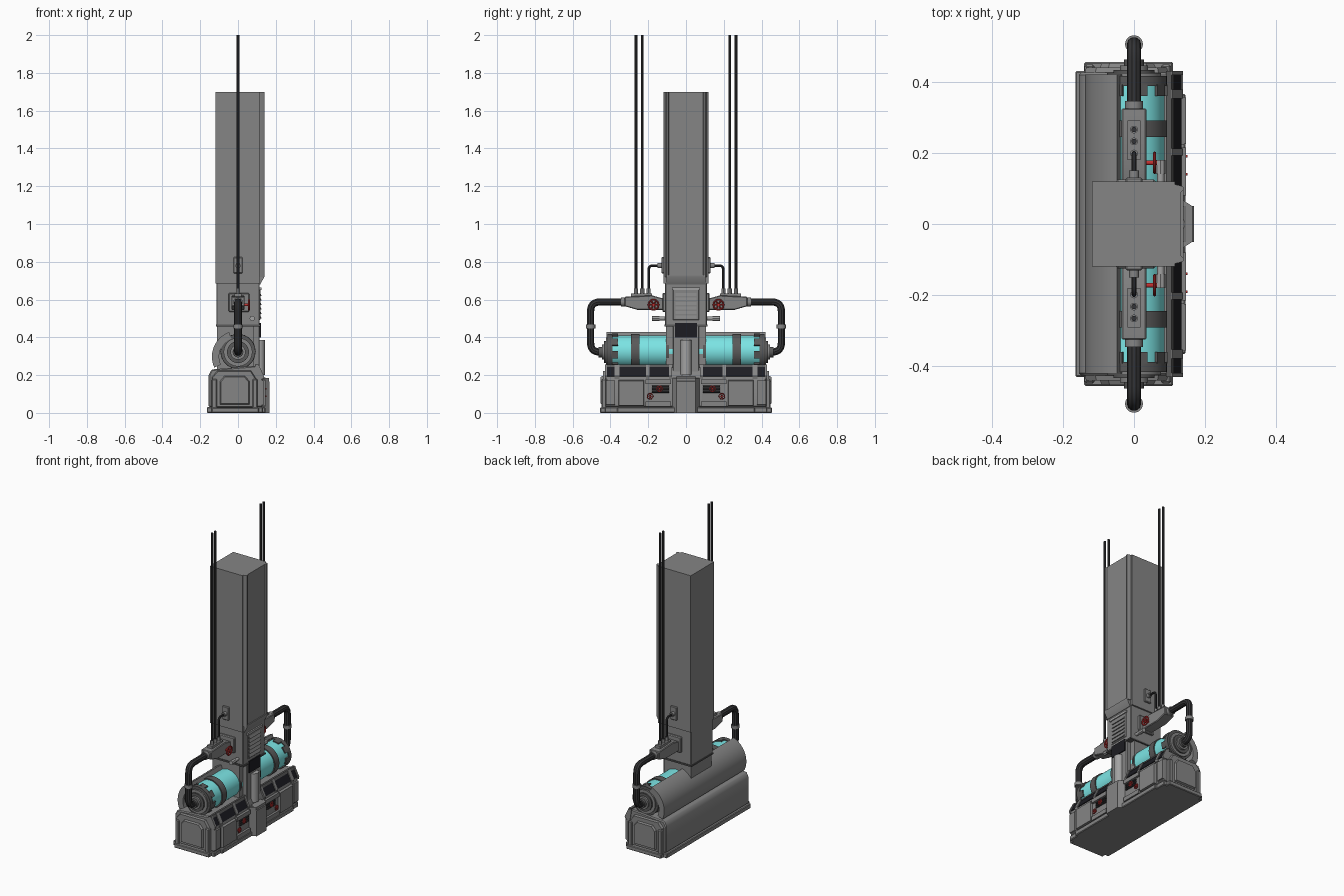
import bpy, bmesh, math
from mathutils import Vector

if "Cube" in bpy.data.objects:
    bpy.data.objects.remove(bpy.data.objects["Cube"])


def mat(name, c):
    m = bpy.data.materials.new(name)
    m.diffuse_color = (*c, 1)
    m.use_nodes = True
    m.node_tree.nodes["Principled BSDF"].inputs["Base Color"].default_value = m.diffuse_color
    return m


GREY = mat("body_grey", (.235, .235, .235))
LIGHT = mat("fitting_grey", (.36, .36, .36))
BLACK = mat("vent_black", (.012, .012, .016))
RUBBER = mat("rubber", (.035, .035, .037))
STEEL = mat("dark_steel", (.1, .1, .1))
CYAN = mat("tank_cyan", (.2, .78, .78))
RED = mat("valve_red", (.55, .03, .03))


def add(name, data, m):
    o = bpy.data.objects.new(name, data)
    bpy.context.collection.objects.link(o)
    data.materials.append(m)
    return o


def prism(name, pts, axis, lo, hi, m=GREY, taper=1, bevel=0):
    """Extrude a 2D outline along an axis; taper scales the far end."""
    def place(p, h):
        a, b = p
        return {'x': (h, a, b), 'y': (a, h, b), 'z': (a, b, h)}[axis]
    bm = bmesh.new()
    ca = (min(p[0] for p in pts) + max(p[0] for p in pts)) / 2
    cb = (min(p[1] for p in pts) + max(p[1] for p in pts)) / 2
    A = [bm.verts.new(place(p, lo)) for p in pts]
    B = [bm.verts.new(place((ca + (p[0] - ca) * taper, cb + (p[1] - cb) * taper), hi)) for p in pts]
    n = len(pts)
    bm.faces.new(A)
    bm.faces.new(B)
    for i in range(n):
        j = (i + 1) % n
        bm.faces.new((A[i], A[j], B[j], B[i]))
    bmesh.ops.recalc_face_normals(bm, faces=bm.faces)
    me = bpy.data.meshes.new(name)
    bm.to_mesh(me)
    bm.free()
    o = add(name, me, m)
    if bevel:
        b = o.modifiers.new("bevel", 'BEVEL')
        b.width, b.segments = bevel, 1
    return o


def box(name, x0, x1, y0, y1, z0, z1, m=GREY, bevel=0):
    return prism(name, [(x0, y0), (x1, y0), (x1, y1), (x0, y1)], 'z', z0, z1, m, 1, bevel)


def cyl(name, p0, p1, r, m=LIGHT, n=24):
    p0, p1 = Vector(p0), Vector(p1)
    bm = bmesh.new()
    bmesh.ops.create_cone(bm, cap_ends=True, segments=n, radius1=r, radius2=r, depth=(p1 - p0).length)
    me = bpy.data.meshes.new(name)
    bm.to_mesh(me)
    bm.free()
    o = add(name, me, m)
    o.location = (p0 + p1) / 2
    o.rotation_euler = (p1 - p0).to_track_quat('Z', 'Y').to_euler()
    return o


def tube(name, pts, r, m, fillet=.05, closed=False):
    pts = [Vector(p) for p in pts]
    out = [pts[0]]
    for a, b, c in zip(pts, pts[1:], pts[2:]):
        s, e = b + (a - b).normalized() * fillet, b + (c - b).normalized() * fillet
        out += [s * (1 - t) ** 2 + b * 2 * t * (1 - t) + e * t * t for t in [i / 7 for i in range(8)]]
    out.append(pts[-1])
    if closed:
        out = pts
    cu = bpy.data.curves.new(name, 'CURVE')
    cu.dimensions, cu.bevel_depth, cu.bevel_resolution, cu.use_fill_caps = '3D', r, 3, True
    sp = cu.splines.new('POLY')
    sp.points.add(len(out) - 1)
    sp.use_cyclic_u = closed
    for q, p in zip(sp.points, out):
        q.co = (*p, 1)
    return add(name, cu, m)


def valve(name, x, y, z, r):
    """Hand wheel facing +x with a stem going back."""
    ring = [(x, y + r * math.cos(a), z + r * math.sin(a)) for a in [i * math.tau / 20 for i in range(20)]]
    tube(name + "_rim", ring, r * .16, RED, closed=True)
    for k in range(3):
        a = k * math.pi / 3
        d = Vector((0, math.cos(a) * r, math.sin(a) * r))
        cyl(name + "_spoke", Vector((x, y, z)) - d, Vector((x, y, z)) + d, r * .14, RED, 8)
    cyl(name + "_stem", (x - .035, y, z), (x + .006, y, z), r * .25, RED, 12)


# base: foot, body and rear curved shroud
box("foot", -.165, .132, -.43, .43, 0, .03, bevel=.004)
box("foot_ends", -.14, .11, -.455, .455, 0, .028, bevel=.004)
box("foot_front_strip", .1, .145, -.365, .365, 0, .03, bevel=.004)
prism("base_body", [(-.155, .03), (-.155, .2), (-.14, .23), (.1, .25), (.13, .19), (.13, .03)],
      'y', -.425, .425, bevel=.006)
arc = [math.radians(205 - i * 95 / 14) for i in range(15)]
prism("rear_shroud", [(.138 * math.cos(a), .298 + .138 * math.sin(a)) for a in arc]
      + [(.1 * math.cos(a), .298 + .1 * math.sin(a)) for a in reversed(arc)], 'y', -.42, .42)

# central column below the tower
prism("front_pillar", [(.1, 0), (.168, 0), (.168, .165), (.14, .19), (.1, .2)], 'y', -.05, .05)
prism("front_pillar_flare", [(.125, -.075), (.164, -.05), (.164, .05), (.125, .075)], 'z', 0, .185)
box("neck_core", -.11, .085, -.105, .105, .23, .46)
box("neck_front", .05, .115, -.07, .07, .2, .5, bevel=.005)
cyl("neck_rod", (.113, 0, .2), (.113, 0, .385), .03)
box("neck_vent", .1, .122, -.058, .058, .4, .475, BLACK)

# tower
box("tower_lower", -.115, .115, -.11, .11, .465, .69, bevel=.004)
box("tower_seam", -.117, .12, -.113, .113, .458, .467, STEEL)
box("tower_main", -.118, .115, -.12, .12, .685, 1.7)
prism("tower_front", [(.11, -.112), (.13, -.108), (.139, -.104), (.139, -.094), (.132, -.09),
                      (.132, .09), (.139, .094), (.139, .104), (.13, .108), (.11, .112)], 'z', .72, 1.7)
prism("tower_front_lip", [(.1, .675), (.118, .68), (.139, .72), (.139, .73), (.1, .73)], 'y', -.104, .104)
box("louvre_panel", .1, .118, -.07, .07, .49, .66, bevel=.004)
for i in range(6):
    z = .5 + i * .024
    prism("louvre_slat", [(.115, z), (.125, z), (.118, z + .016), (.115, z + .016)], 'y', -.055, .055)
box("louvre_hood", .11, .124, -.075, .075, .65, .665, LIGHT)

for s in (-1, 1):
    # tank with bands and toothed end cap
    def c(name, y0, y1, r, m=LIGHT, n=40, z=.325, x=0):
        return cyl(name, (x, s * y0, z), (x, s * y1, z), r, m, n)
    c("tank", .06, .395, .086, CYAN)
    c("tank_band", .245, .29, .093, STEEL)
    c("tank_inner_band", .09, .105, .092, STEEL)
    c("tank_cap", .388, .415, .092, STEEL)
    for k in range(8):
        t = box("cap_tooth", .08, .092, -.016, .016, -.02, .02, STEEL)
        t.rotation_euler = (0, k * math.tau / 8 + .2, 0)
        t.location = (0, s * .376, .325)
    for y, r, m in ((.424, .076, GREY), (.433, .058, STEEL), (.445, .04, GREY), (.462, .028, STEEL)):
        c("cap_ring", .41, y, r, m, z=.322)

    # hose from cap up and round to the manifold
    tube("hose", [(0, s * .44, .322), (0, s * .505, .322), (0, s * .505, .587), (0, s * .33, .587)], .02, RUBBER, .05)
    cyl("hose_collar", (0, s * .505, .448), (0, s * .505, .468), .025, GREY)
    c("manifold_socket", .315, .345, .025, GREY, z=.587)

    # manifold, cables and tower junction
    prism("manifold", [(s * .1, .545), (s * .255, .545), (s * .325, .565), (s * .325, .615), (s * .18, .622),
                       (s * .1, .6)], 'x', -.035, .035, bevel=.004)
    box("manifold_mount", -.05, .06, *sorted((s * .1, s * .125)), .535, .635, bevel=.005)
    box("manifold_top", -.018, .018, *sorted((s * .18, s * .29)), .61, .633)
    for y in (.198, .232, .265):
        cyl("cable_socket", (0, s * y, .62), (0, s * y, .658), .011, GREY, 12)
    for y in (.232, .265):
        cyl("tall_cable", (0, s * y, .65), (0, s * y, 2), .0075, RUBBER, 10)
    tube("short_cable", [(0, s * .198, .65), (0, s * .198, .78), (0, s * .12, .78)], .007, RUBBER, .025)
    box("junction_box", -.024, .024, *sorted((s * .115, s * .13)), .738, .825, bevel=.004)
    c("junction_plug", .12, .15, .014, GREY, z=.78, n=16)
    valve("manifold_valve", .058, s * .172, .572, .027)
    c("side_outlet", .1, .16, .01, z=.5, x=.075, n=16)
    c("side_outlet_nut", .14, .18, .014, z=.5, x=.075, n=8)

    # sloping vents and their frame bars along the front edge
    for y0, y1 in ((.09, .192), (.212, .352), (.378, .418)):
        prism("vent", [(.107, .246), (.133, .194), (.12, .19), (.095, .24)], 'y', s * y0, s * y1, BLACK)
    for y0, y1 in ((.075, .09), (.192, .212), (.352, .378), (.418, .43)):
        prism("vent_frame", [(.108, .257), (.138, .195), (.134, .18), (.1, .18), (.09, .25)], 'y', s * y0, s * y1)
    prism("vent_top_rail", [(.09, .255), (.105, .257), (.112, .242), (.09, .24)], 'y', s * .07, s * .43, STEEL)

    # front panels and valve recess
    def panel(name, y0, y1, z0, z1, x1, t=.93, m=GREY):
        return prism(name, [(s * y0, z0), (s * y1, z0), (s * y1, z1), (s * y0, z1)], 'x', .12, x1, m, t)
    panel("front_panel", .22, .36, .035, .175, .146)
    panel("front_corner_panel", .375, .425, .04, .175, .138)
    panel("recess_sill", .08, .215, .033, .06, .146, 1)
    panel("recess_head", .08, .215, .152, .178, .146, 1)
    panel("recess_back", .085, .21, .06, .152, .132, 1)
    for z in (.112, .126, .14):
        cyl("recess_pipe", (.137, s * .09, z), (.137, s * .18, z), .006, RUBBER, 10)
    valve("base_valve_lower", .144, s * .19, .088, .015)
    valve("base_valve_upper", .144, s * .14, .128, .015)

    # end plates
    prism("end_panel", [(-.14, .028), (.105, .028), (.105, .17), (.07, .225), (-.11, .225), (-.14, .19)],
          'y', s * .42, s * .44, GREY, .95)
    prism("end_raised", [(-.1, .04), (.065, .04), (.065, .17), (.04, .2), (-.075, .2), (-.1, .17)],
          'y', s * .43, s * .452, GREY, .88)
    for x in (-.125, .09):
        box("end_post", x - .014, x + .014, *sorted((s * .42, s * .448)), .02, .18, bevel=.005)

# curves to meshes, smooth shading with sharp edges kept
bpy.ops.object.select_all(action='SELECT')
bpy.context.view_layer.objects.active = bpy.data.objects["foot"]
bpy.ops.object.convert(target='MESH')
bpy.ops.object.shade_smooth_by_angle()
